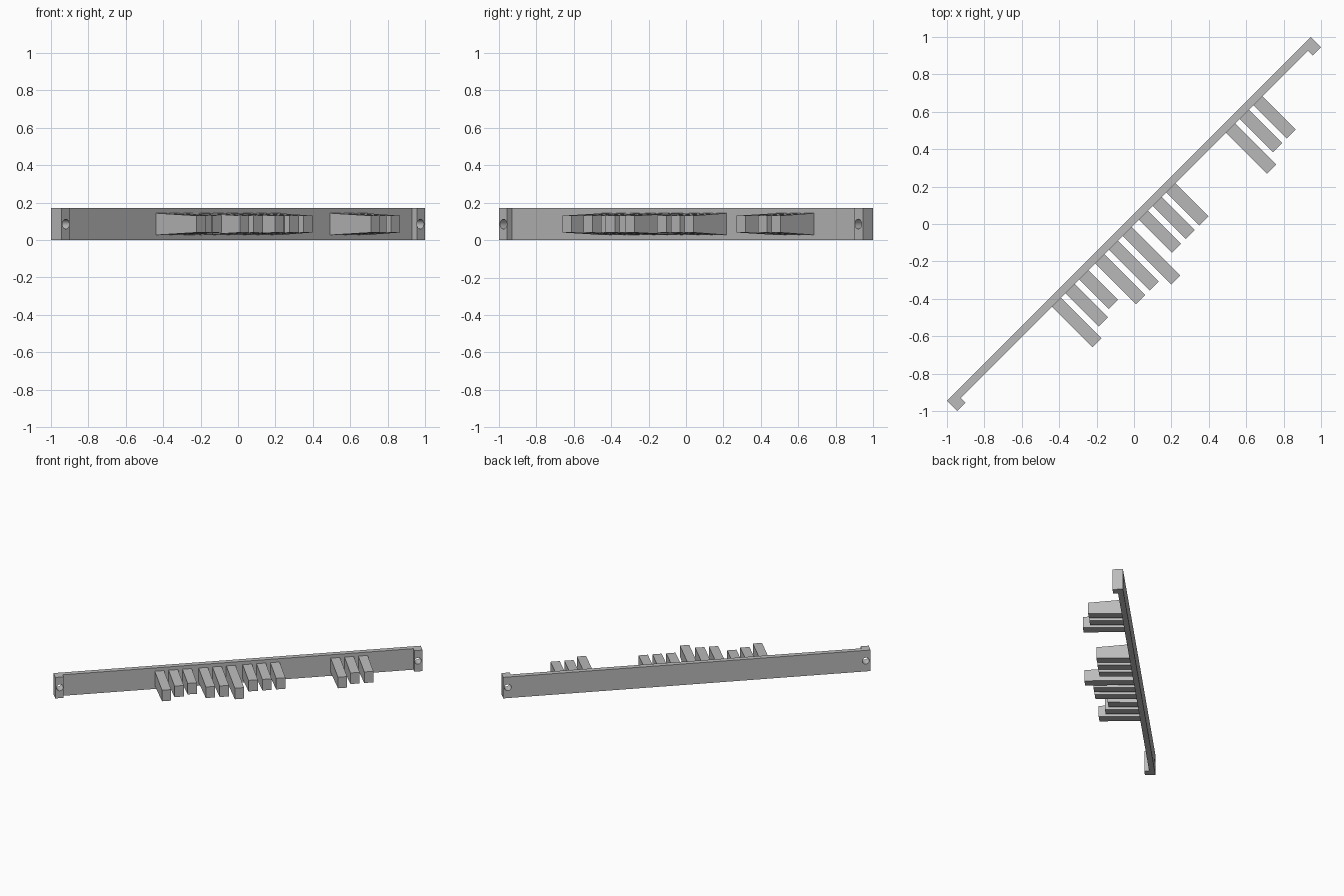
import bpy, bmesh, math
from mathutils import Matrix

cube = bpy.data.objects.get("Cube")
if cube:
    bpy.data.objects.remove(cube, do_unlink=True)

# one plain grey for the whole model
grey = bpy.data.materials.new("plain_grey")
grey.use_nodes = True
COLOUR = (0.5, 0.5, 0.5, 1)
grey.diffuse_color = COLOUR
grey.node_tree.nodes["Principled BSDF"].inputs["Base Color"].default_value = COLOUR

HEIGHT = 0.171
HALF = 1.375          # half length of the rail
BACK, FACE, PAD = -0.038, 0.003, 0.039   # depths, growing toward the prongs
DIAGONAL = math.radians(45)


def finish(name, bm):
    """Turn a bmesh into an object lying along the diagonal."""
    bmesh.ops.recalc_face_normals(bm, faces=bm.faces)
    mesh = bpy.data.meshes.new(name)
    bm.to_mesh(mesh)
    bm.free()
    mesh.materials.append(grey)
    obj = bpy.data.objects.new(name, mesh)
    obj.rotation_euler.z = DIAGONAL
    bpy.context.collection.objects.link(obj)
    return obj


# rail with a raised pad at each end, extruded from its plan outline
right_half = [(HALF, BACK), (HALF, PAD), (HALF - 0.062, PAD), (HALF - 0.062, FACE)]
outline = right_half + [(-u, v) for u, v in reversed(right_half)]
bm = bmesh.new()
base = bm.faces.new([bm.verts.new((u, -v, 0)) for u, v in outline])
top = bmesh.ops.extrude_face_region(bm, geom=[base])["geom"]
bmesh.ops.translate(bm, vec=(0, 0, HEIGHT),
                    verts=[g for g in top if isinstance(g, bmesh.types.BMVert)])
rail = finish("rail", bm)

# screw hole through each end pad
bm = bmesh.new()
for side in (-1, 1):
    place = Matrix.Translation((side * 1.34, 0, HEIGHT / 2)) @ Matrix.Rotation(math.pi / 2, 4, "X")
    bmesh.ops.create_cone(bm, cap_ends=True, segments=32, radius1=0.026,
                          radius2=0.026, depth=0.3, matrix=place)
cutter = finish("hole_cutter", bm)
cutter.hide_render = True
holes = rail.modifiers.new("holes", "BOOLEAN")
holes.operation = "DIFFERENCE"
holes.solver = "EXACT"
holes.object = cutter
bpy.context.view_layer.objects.active = rail
rail.select_set(True)
bpy.ops.object.modifier_apply(modifier="holes")
bpy.data.objects.remove(cutter, do_unlink=True)
bpy.ops.object.shade_smooth_by_angle(angle=math.radians(30))


def prong(name, centre, tip):
    """Bar standing out of the rail, getting thinner in height toward its tip."""
    bm = bmesh.new()
    bmesh.ops.create_cube(bm, size=1)
    for v in bm.verts:
        at_tip = v.co.y < 0
        v.co.x = centre + v.co.x * 0.069
        v.co.y = -tip if at_tip else 0.01
        v.co.z = HEIGHT / 2 + v.co.z * (0.09 if at_tip else 0.118)
    return finish(name, bm)


# four groups of three prongs: first centre, then the reach of each
groups = [(-0.589, (0.31, 0.255, 0.225)),
          (-0.261, (0.311, 0.311, 0.369)),
          (0.069, (0.252, 0.253, 0.252)),
          (0.728, (0.312, 0.255, 0.255))]
for g, (start, tips) in enumerate(groups, 1):
    for i, tip in enumerate(tips):
        prong(f"prong_{g}_{i + 1}", start + i * 0.1035, tip)
